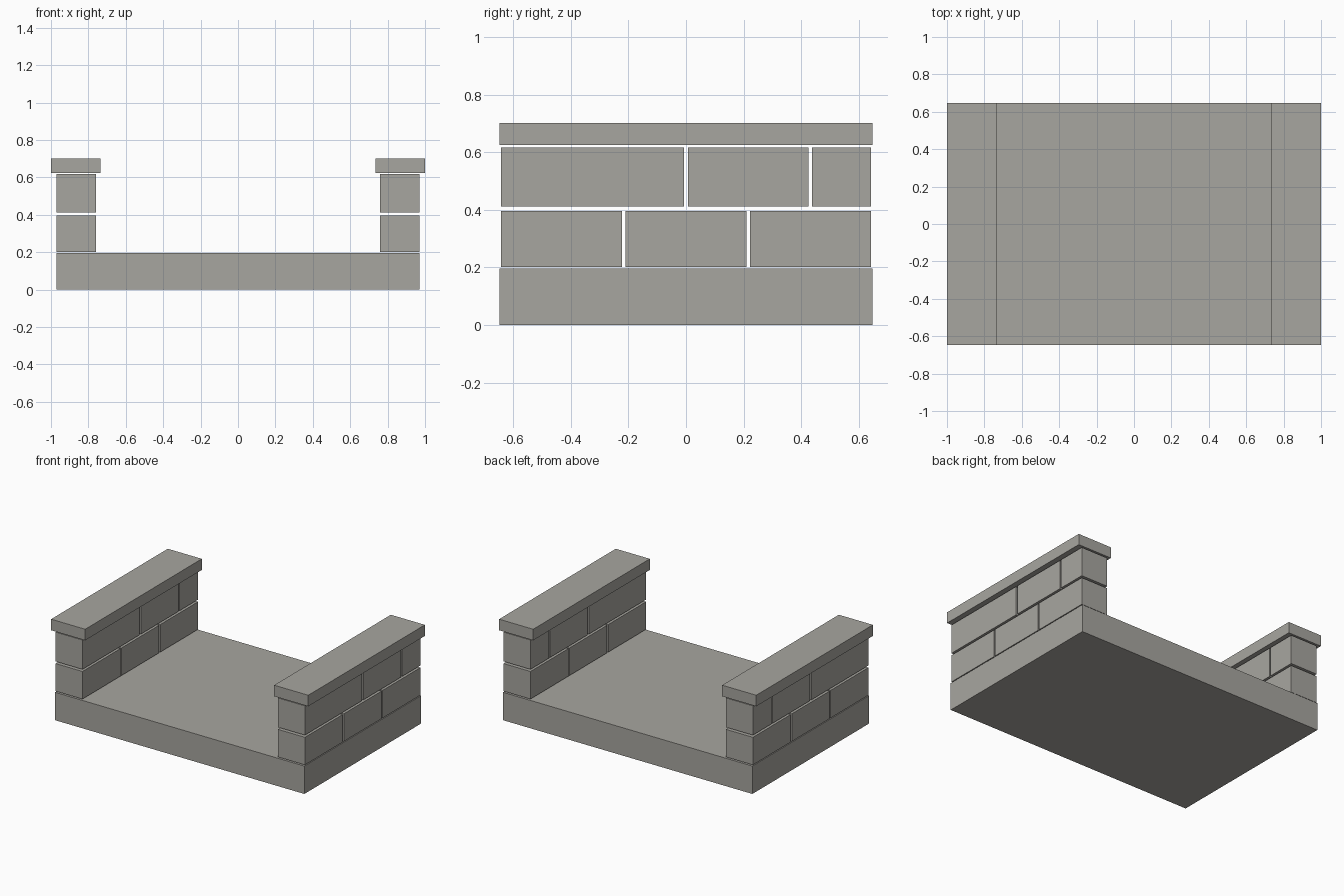
import bpy

if "Cube" in bpy.data.objects:
    bpy.data.objects.remove(bpy.data.objects["Cube"])

stone = bpy.data.materials.new("grey_stone")
stone.diffuse_color = (0.39, 0.38, 0.35, 1)
stone.use_nodes = True
stone.node_tree.nodes["Principled BSDF"].inputs["Base Color"].default_value = stone.diffuse_color


def block(name, x, y, z):
    """Box spanning the given (min, max) ranges."""
    spans = (x, y, z)
    bpy.ops.mesh.primitive_cube_add(size=1)
    ob = bpy.context.object
    ob.name = ob.data.name = name
    size = [b - a for a, b in spans]
    mid = [(a + b) / 2 for a, b in spans]
    for v in ob.data.vertices:
        v.co = [v.co[i] * size[i] + mid[i] for i in range(3)]
    ob.data.materials.append(stone)
    return ob


# Floor slab
block("base_slab", (-0.97, 0.97), (-0.648, 0.648), (0, 0.196))

# Courses of each wall: height range and brick spans front to back
courses = {
    "lower_brick": ((0.202, 0.396), [(-0.642, -0.222), (-0.21, 0.21), (0.222, 0.642)]),
    "upper_brick": ((0.411, 0.617), [(-0.642, -0.007), (0.007, 0.426), (0.438, 0.642)]),
}

for side, s in (("left", -1), ("right", 1)):
    # Staggered bricks with open joints
    for name, (z, spans) in courses.items():
        for i, y in enumerate(spans, 1):
            block(f"{side}_{name}_{i}", sorted((s * 0.76, s * 0.97)), y, z)
    # Overhanging coping stone
    block(f"{side}_coping", sorted((s * 0.735, s * 1.0)), (-0.648, 0.648), (0.624, 0.702))
